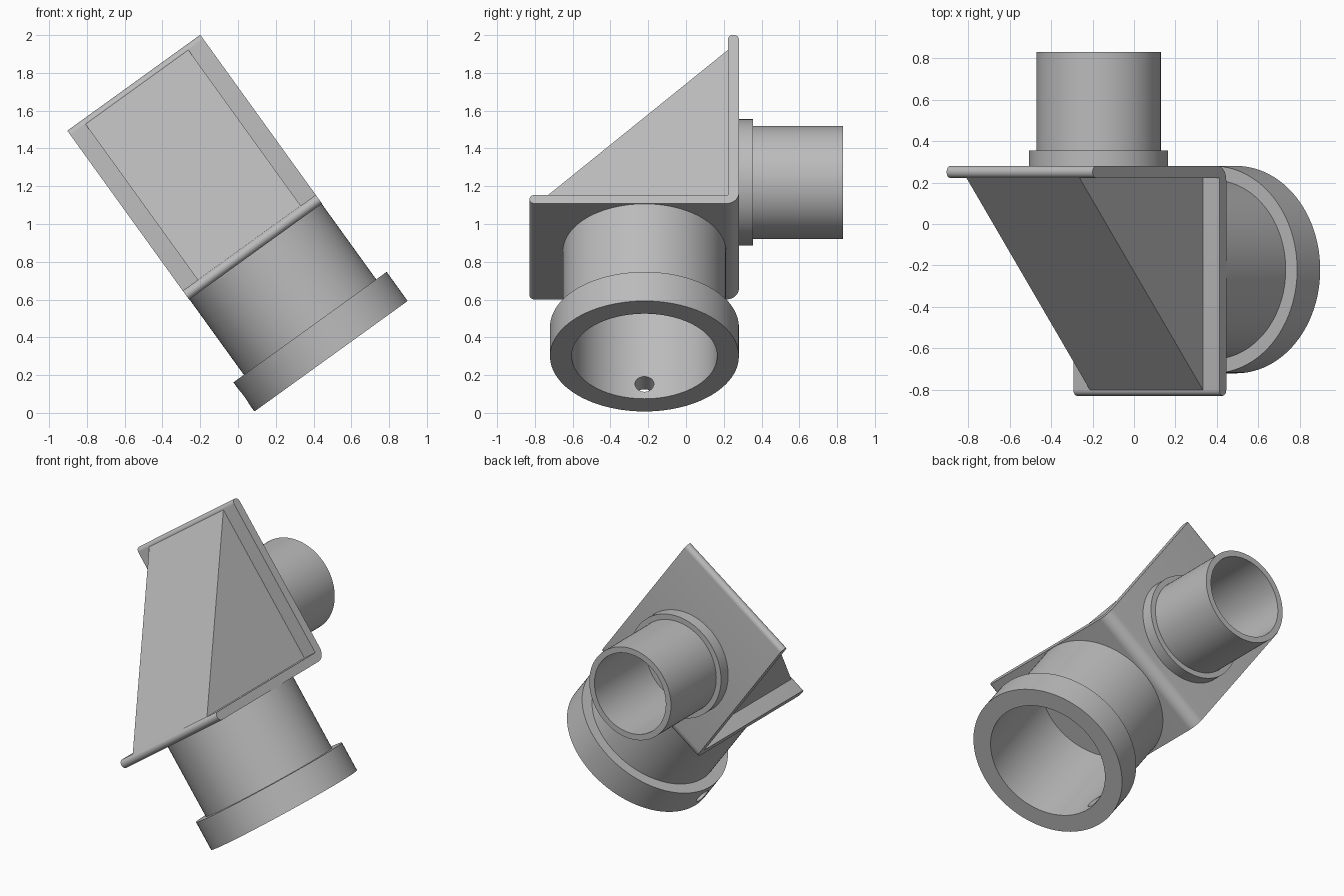
import bpy, bmesh, math
from mathutils import Matrix, Vector

cube = bpy.data.objects.get("Cube")
if cube:
    bpy.data.objects.remove(cube, do_unlink=True)

grey = bpy.data.materials.new("plain grey")
grey.use_nodes = True
grey.diffuse_color = (0.5, 0.5, 0.5, 1)
grey.node_tree.nodes["Principled BSDF"].inputs["Base Color"].default_value = (0.5, 0.5, 0.5, 1)

# Whole fitting leans sideways about the y axis
TILT = Matrix.Translation((0.4925, 0, 0.30)) @ Matrix.Rotation(math.radians(-35.8), 4, 'Y')
AXIS_Y = -0.22


def finish(name, bm, matrix):
    bmesh.ops.recalc_face_normals(bm, faces=bm.faces)
    mesh = bpy.data.meshes.new(name)
    bm.to_mesh(mesh)
    bm.free()
    mesh.materials.append(grey)
    obj = bpy.data.objects.new(name, mesh)
    bpy.context.collection.objects.link(obj)
    obj.matrix_world = matrix
    return obj


def smooth(obj):
    bpy.ops.object.select_all(action='DESELECT')
    obj.select_set(True)
    bpy.context.view_layer.objects.active = obj
    bpy.ops.object.shade_smooth_by_angle(angle=math.radians(30))


def lathe(name, profile, matrix, steps=96):
    """Spin a (radius, height) profile around local z."""
    bm = bmesh.new()
    verts = [bm.verts.new((r, 0, h)) for r, h in profile]
    edges = [bm.edges.new(pair) for pair in zip(verts, verts[1:])]
    bmesh.ops.spin(bm, geom=verts + edges, axis=(0, 0, 1), cent=(0, 0, 0),
                   angle=math.tau, steps=steps)
    bmesh.ops.remove_doubles(bm, verts=bm.verts, dist=1e-4)
    return finish(name, bm, matrix)


def extrude(name, outline, half_width, matrix):
    """Extrude a (y, z) outline along local x."""
    bm = bmesh.new()
    face = bm.faces.new([bm.verts.new((-half_width, y, z)) for y, z in outline])
    res = bmesh.ops.extrude_face_region(bm, geom=[face])
    moved = [v for v in res["geom"] if isinstance(v, bmesh.types.BMVert)]
    bmesh.ops.translate(bm, verts=moved, vec=(2 * half_width, 0, 0))
    return finish(name, bm, matrix)


def arc(cy, cz, r, start, end, n=10):
    angles = [math.radians(start + (end - start) * i / n) for i in range(n + 1)]
    return [(cy + r * math.cos(a), cz + r * math.sin(a)) for a in angles]


# Bent plate: base and back in one, with rounded ends and outer corner
outline = [(0.222, 0.74)]
outline += arc(0.251, 1.756, 0.029, 180, 0)
outline += arc(0.21, 0.753, 0.07, 0, -90)
outline += arc(-0.80, 0.7115, 0.0285, -90, -270)
smooth(extrude("bent_plate", outline, 0.434, TILT))

# Solid wedge in the corner of the plate
extrude("corner_wedge", [(0.222, 0.74), (0.222, 1.757), (-0.80, 0.74)], 0.336, TILT)

# Large tube with end collar
large = lathe("large_tube",
              [(0, 0.68), (0.385, 0.68), (0.385, 0), (0.5, 0), (0.5, 0.19),
               (0.432, 0.19), (0.432, 0.71), (0, 0.71)],
              TILT @ Matrix.Translation((0, AXIS_Y, 0)))

# Screw hole through one side of the collar
bm = bmesh.new()
bmesh.ops.create_cone(bm, cap_ends=True, segments=32, radius1=0.05, radius2=0.05, depth=0.3)
drill = finish("hole_cutter", bm, TILT @ Matrix.Translation((-0.44, AXIS_Y, 0.095))
               @ Matrix.Rotation(math.pi / 2, 4, 'Y'))
drill.hide_render = True
cut = large.modifiers.new("screw_hole", 'BOOLEAN')
cut.operation = 'DIFFERENCE'
cut.solver = 'EXACT'
cut.object = drill
bpy.context.view_layer.update()
bpy.context.view_layer.objects.active = large
bpy.ops.object.modifier_apply(modifier=cut.name)
bpy.data.objects.remove(drill, do_unlink=True)
smooth(large)

# Small tube with its step against the back plate
small = lathe("small_tube",
              [(0, 0.285), (0.262, 0.285), (0.262, 0.83), (0.3, 0.83), (0.3, 0.355),
               (0.335, 0.355), (0.335, 0.26), (0, 0.26)],
              TILT @ Matrix.Translation((0, 0, 1.134)) @ Matrix.Rotation(-math.pi / 2, 4, 'X'))
smooth(small)
